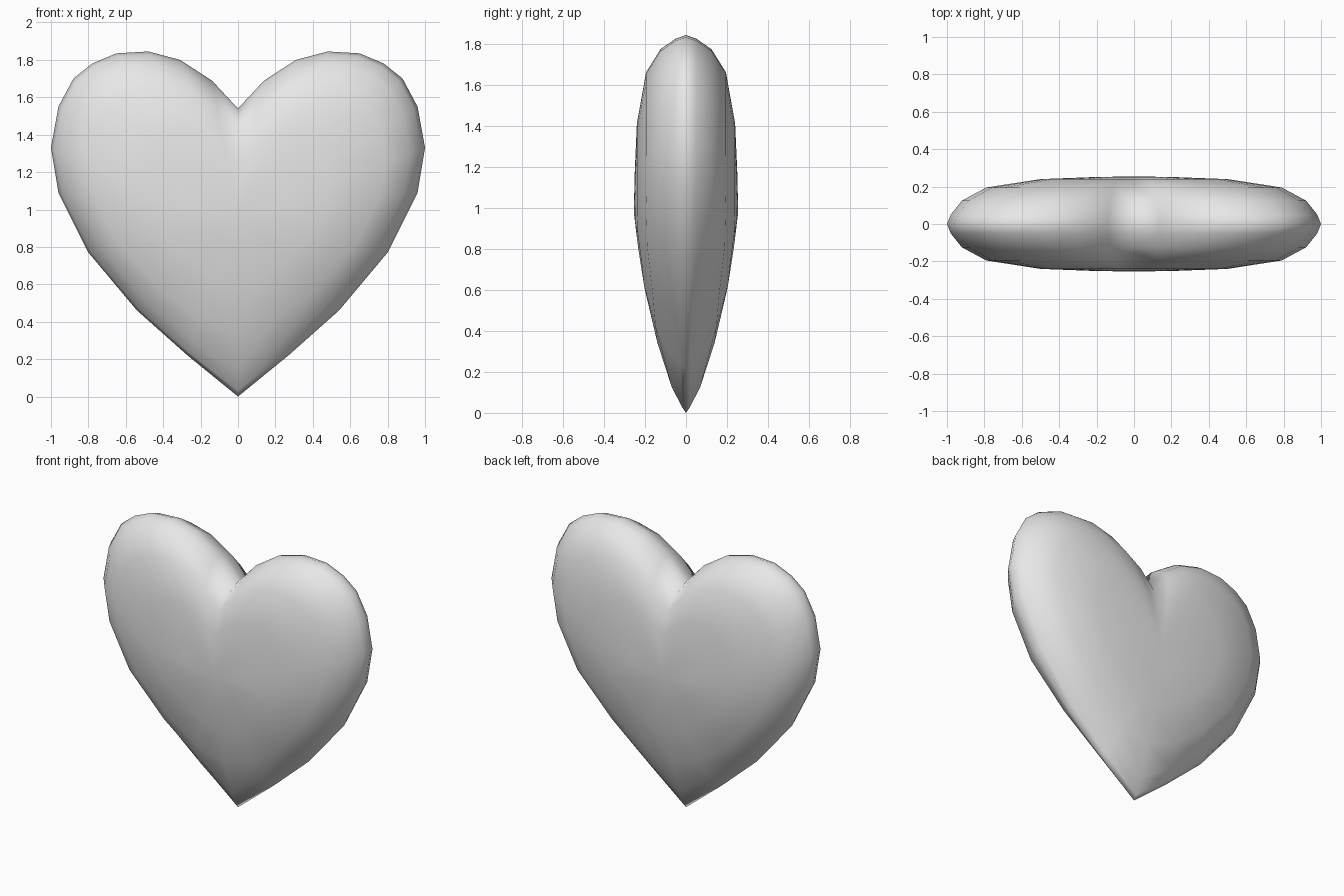
import bpy
import bmesh

cube = bpy.data.objects.get("Cube")
if cube:
    bpy.data.objects.remove(cube, do_unlink=True)

# Half outline (x, z) from the bottom tip round the lobe to the cleft
HALF = [(0, 0), (.27, .22), (.54, .46), (.80, .77), (.96, 1.09), (1, 1.33),
        (.96, 1.55), (.88, 1.70), (.78, 1.78), (.65, 1.835), (.48, 1.845),
        (.31, 1.80), (.14, 1.69), (0, 1.54)]
outline = HALF + [(-x, z) for x, z in HALF[-2:0:-1]]
MID_Z = .98
MID_DEPTH = .255

# Inset rings: (scale, depth) around the lobes and towards the thinner tip
LOBE = [(.98, .05), (.92, .125), (.79, .195), (.5, .24), (.24, .25)]
TIP = [(.97, .02), (.87, .07), (.65, .14), (.39, .2), (.18, .232)]
# How far each lower outline point follows the tip: (scale, depth) weights
TAPER = {0: (1, 1), 1: (.35, .85), 2: (.1, .6), 3: (0, .1)}


def mix(a, b, t):
    return a + (b - a) * t


def add_ring(bm, level, side):
    """One closed ring on the front (side -1) or back (side 1)."""
    ring = []
    for i, (x, z) in enumerate(outline):
        ws, wd = TAPER.get(min(i, len(outline) - i), (0, 0))
        scale = mix(LOBE[level][0], TIP[level][0], ws)
        depth = mix(LOBE[level][1], TIP[level][1], wd)
        ring.append(bm.verts.new((x * scale, side * depth, mix(MID_Z, z, scale))))
    return ring


bm = bmesh.new()
n = len(outline)
rim = [bm.verts.new((x, 0, z)) for x, z in outline]

# Puffed front and back, both growing inwards from the shared rim
for side in (-1, 1):
    outer = rim
    for level in range(len(LOBE)):
        inner = add_ring(bm, level, side)
        for i in range(n):
            j = (i + 1) % n
            bm.faces.new((outer[i], outer[j], inner[j], inner[i]))
        outer = inner
    centre = bm.verts.new((0, side * MID_DEPTH, MID_Z))
    for i in range(n):
        bm.faces.new((outer[i], outer[(i + 1) % n], centre))

bmesh.ops.recalc_face_normals(bm, faces=bm.faces[:])
for face in bm.faces:
    face.smooth = True

mesh = bpy.data.meshes.new("heart")
bm.to_mesh(mesh)
bm.free()
heart = bpy.data.objects.new("heart", mesh)
bpy.context.collection.objects.link(heart)

# Plain light grey
grey = bpy.data.materials.new("light_grey")
grey.use_nodes = True
colour = (.8, .8, .8, 1)
grey.diffuse_color = colour
grey.node_tree.nodes["Principled BSDF"].inputs["Base Color"].default_value = colour
mesh.materials.append(grey)
